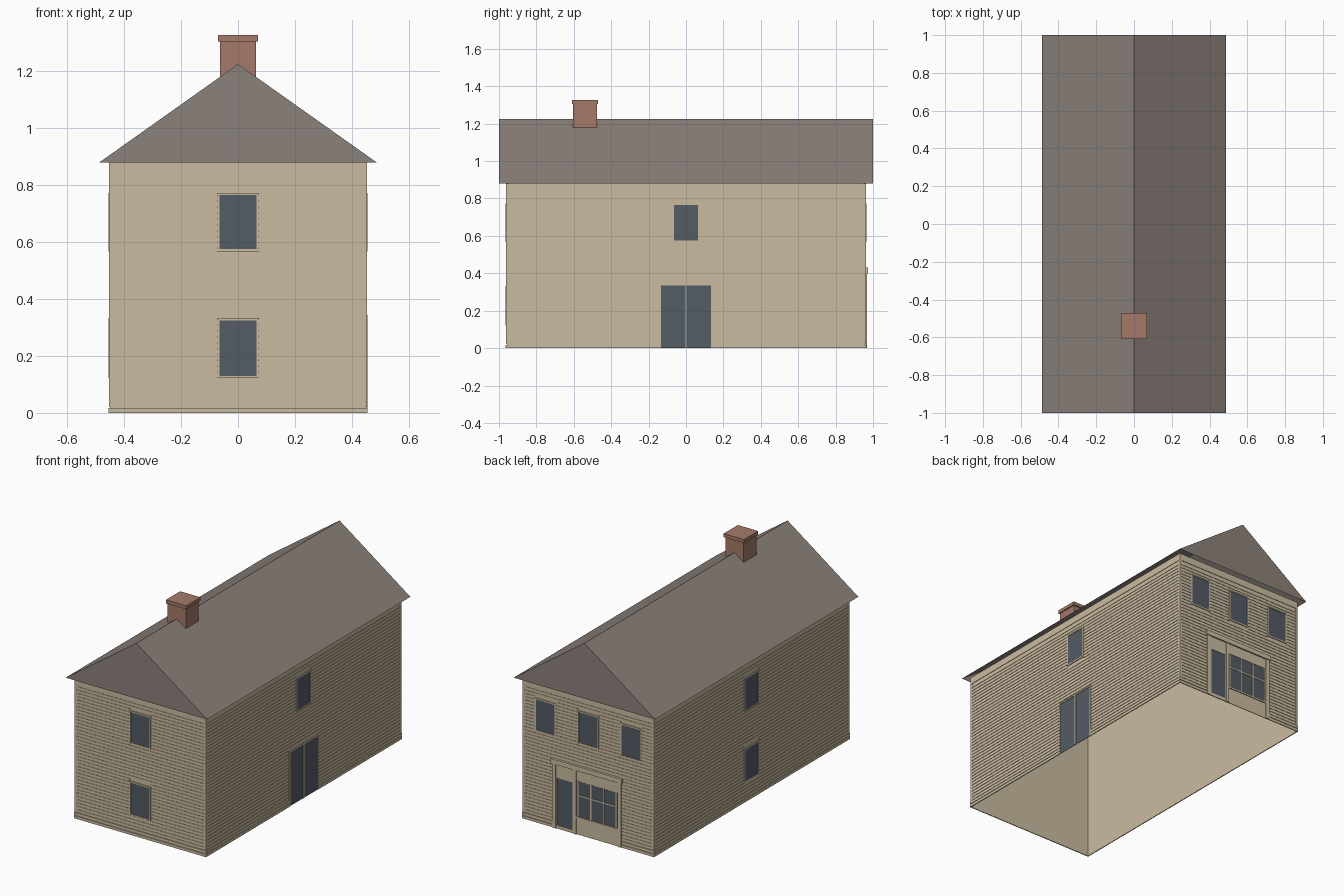
import bpy, bmesh
from mathutils import Matrix, Vector

cube = bpy.data.objects.get("Cube")
if cube:
    bpy.data.objects.remove(cube, do_unlink=True)


def material(name, rgb):
    m = bpy.data.materials.new(name)
    m.use_nodes = True
    m.diffuse_color = (*rgb, 1)
    m.node_tree.nodes["Principled BSDF"].inputs["Base Color"].default_value = (*rgb, 1)
    return m


cream = material("cream paint", (0.59, 0.50, 0.35))
slate = material("grey brown roof", (0.26, 0.22, 0.196))
brick = material("red brick", (0.38, 0.195, 0.142))
glass = material("dark blue glass", (0.088, 0.106, 0.128))

HX, HY, EAVE = 0.449, 0.958, 0.88
# each wall: horizontal axis, depth axis, outward sign, half width, distance out
WALLS = {
    "front": (0, 1, -1, HX, HY),
    "back": (0, 1, 1, HX, HY),
    "left": (1, 0, 1, HY, HX),
    "right": (1, 0, -1, HY, HX),
}


def finish(name, bm, mat):
    mesh = bpy.data.meshes.new(name)
    bm.to_mesh(mesh)
    bm.free()
    mesh.materials.append(mat)
    ob = bpy.data.objects.new(name, mesh)
    bpy.context.collection.objects.link(ob)
    return ob


def box(bm, lo, hi):
    lo, hi = Vector(lo), Vector(hi)
    mat = Matrix.Translation((lo + hi) / 2) @ Matrix.Diagonal((*(hi - lo), 1))
    return bmesh.ops.create_cube(bm, size=1, matrix=mat)


def plate(bm, wall, u0, u1, z0, z1, depth, start=0.0005):
    """Box lying on a wall, from u0 to u1 along it, sticking out by depth."""
    ua, da, sign, _, base = WALLS[wall]
    lo, hi = [0, 0, z0], [0, 0, z1]
    lo[ua], hi[ua] = u0, u1
    lo[da], hi[da] = sorted((sign * (base + start), sign * (base + depth)))
    box(bm, lo, hi)


def spans(lo, hi, z0, z1, openings):
    """Pieces of a horizontal board left over between openings."""
    pieces = []
    for a, b, c, d in sorted(openings):
        if z1 > c and z0 < d:
            pieces.append((lo, a))
            lo = b
    return pieces + [(lo, hi)]


def window(wall, name, u0, u1, z0, z1, rim=0.008):
    """Glass with a thin raised frame; returns the opening it takes up."""
    bm = bmesh.new()
    plate(bm, wall, u0, u1, z0, z1, 0.003, 0.002)
    finish(name + "_glass", bm, glass)
    bm = bmesh.new()
    low = max(z0 - rim, 0)
    for a, b in ((u0 - rim, u0), (u1, u1 + rim)):
        plate(bm, wall, a, b, low, z1 + rim, 0.006)
    plate(bm, wall, u0, u1, z1, z1 + rim, 0.006)
    if z0 > 0:
        plate(bm, wall, u0, u1, low, z0, 0.006)
    finish(name + "_frame", bm, cream)
    return (u0 - rim, u1 + rim, low, z1 + rim)


# Wall shell, open above and below
bm = bmesh.new()
box(bm, (-HX, -HY, 0), (HX, HY, EAVE))
bm.normal_update()
bmesh.ops.delete(bm, geom=[f for f in bm.faces if abs(f.normal.z) > 0.5], context="FACES")
finish("wall_shell", bm, cream)

# Windows and doors
openings = {w: [] for w in WALLS}
UPPER, LOWER = (0.575, 0.765), (0.13, 0.325)
for wall in ("front", "right"):
    for label, zs in (("upper", UPPER), ("lower", LOWER)):
        openings[wall].append(window(wall, f"{wall}_{label}_window", -0.065, 0.065, *zs))
openings["left"].append(window("left", "left_upper_window", -0.065, 0.065, *UPPER))
for i, u in enumerate((-0.295, 0, 0.295)):
    openings["back"].append(window("back", f"back_window_{i}", u - 0.065, u + 0.065, *UPPER))
window("left", "side_door_a", -0.135, -0.004, 0, 0.335)
window("left", "side_door_b", 0.004, 0.135, 0, 0.335)
openings["left"].append((-0.143, 0.143, 0, 0.343))

# Shopfront on the back wall
S0, S1, STOP = -0.23, 0.245, 0.43
openings["back"].append((S0, S1, 0, STOP))
bm = bmesh.new()
plate(bm, "back", 0.105, 0.215, 0.02, 0.315, 0.003, 0.002)
plate(bm, "back", -0.195, 0.07, 0.11, 0.33, 0.003, 0.002)
finish("shop_glass", bm, glass)
bm = bmesh.new()
for a, b in ((S0, S0 + 0.025), (0.08, 0.1), (S1 - 0.025, S1)):      # pilasters
    plate(bm, "back", a, b, 0, 0.40, 0.010)
plate(bm, "back", S0, S1, 0.335, 0.40, 0.006)                       # sign board
plate(bm, "back", S0 - 0.008, S1 + 0.008, 0.40, STOP, 0.015)        # cornice
plate(bm, "back", S0 + 0.025, 0.08, 0, 0.10, 0.004)                 # panel under glass
plate(bm, "back", S0 + 0.025, 0.08, 0.10, 0.112, 0.010)             # sill
for i in range(4):                                                  # glazing bars
    u = -0.195 + i * 0.265 / 3
    plate(bm, "back", u - 0.004, u + 0.004, 0.11, 0.335, 0.006)
plate(bm, "back", -0.195, 0.07, 0.24, 0.248, 0.006)
finish("shopfront_trim", bm, cream)
bm = bmesh.new()
for a, b in ((0.1, 0.107), (0.213, 0.22)):
    plate(bm, "back", a, b, 0, 0.335, 0.006)
plate(bm, "back", 0.1, 0.22, 0.315, 0.335, 0.006)
plate(bm, "back", 0.1, 0.22, 0, 0.02, 0.006)
finish("shop_door_frame", bm, cream)

# Clapboards, corner boards, base boards and top board on every wall
ROWS, PITCH, FIRST = 38, 0.0207, 0.042
for wall, (_, _, _, half, _) in WALLS.items():
    bm = bmesh.new()
    for i in range(ROWS):
        z0 = FIRST + i * PITCH
        z1 = z0 + PITCH - 0.005
        for a, b in spans(-half + 0.01, half - 0.01, z0, z1, openings[wall]):
            plate(bm, wall, a, b, z0, z1, 0.003)
    finish(wall + "_clapboards", bm, cream)
    bm = bmesh.new()
    end = half + 0.004
    for a, b in ((-end, -half + 0.009), (half - 0.009, end)):
        plate(bm, wall, a, b, 0.04, EAVE, 0.004)
    plate(bm, wall, -half, half, 0.836, EAVE, 0.0035)
    for z0, z1, d in ((0, 0.017, 0.006), (0.021, 0.038, 0.005)):
        for a, b in spans(-half - d, half + d, z0, z1, openings[wall]):
            plate(bm, wall, a, b, z0, z1, d)
    finish(wall + "_trim_boards", bm, cream)

# Gabled roof, open underneath
RX, RY, RIDGE = 0.487, 1.0, 1.225
bm = bmesh.new()
ends = [[bm.verts.new((x, y, z)) for x, z in ((-RX, EAVE), (0, RIDGE), (RX, EAVE))]
        for y in (-RY, RY)]
(fl, ft, fr), (bl, bt, br) = ends
for face in ((fl, fr, ft), (br, bl, bt), (fl, ft, bt, bl), (ft, fr, br, bt)):
    bm.faces.new(face)
finish("roof", bm, slate)

# Chimney with a flat cap
CY = -0.54
for name, r, z0, z1 in (("chimney", 0.063, 1.14, 1.305), ("chimney_cap", 0.07, 1.305, 1.327)):
    bm = bmesh.new()
    box(bm, (-r, CY - r, z0), (r, CY + r, z1))
    finish(name, bm, brick)
